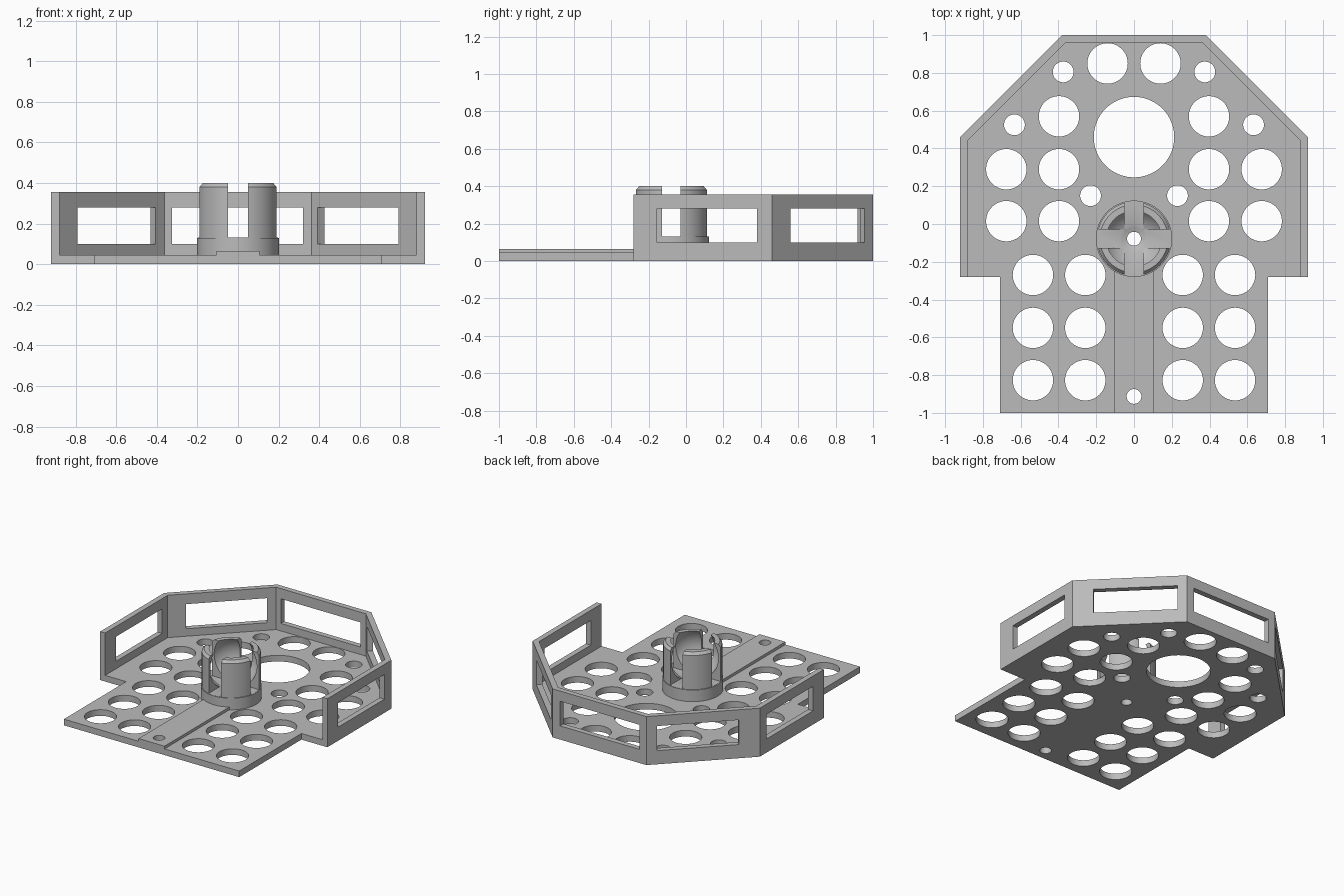
import bpy, bmesh, math

old = bpy.data.objects.get("Cube")
if old:
    bpy.data.objects.remove(old, do_unlink=True)

grey = bpy.data.materials.new("light grey")
grey.use_nodes = True
COLOUR = (0.5, 0.5, 0.5, 1)
grey.diffuse_color = COLOUR
grey.node_tree.nodes["Principled BSDF"].inputs["Base Color"].default_value = COLOUR


def finish(bm, name):
    bmesh.ops.recalc_face_normals(bm, faces=bm.faces)
    mesh = bpy.data.meshes.new(name)
    bm.to_mesh(mesh)
    bm.free()
    mesh.materials.append(grey)
    obj = bpy.data.objects.new(name, mesh)
    bpy.context.collection.objects.link(obj)
    return obj


def add_prism(bm, points, z0, z1):
    low = [bm.verts.new((x, y, z0)) for x, y in points]
    high = [bm.verts.new((x, y, z1)) for x, y in points]
    bm.faces.new(low)
    bm.faces.new(high)
    n = len(points)
    for i in range(n):
        j = (i + 1) % n
        bm.faces.new((low[i], low[j], high[j], high[i]))


def prisms(name, outlines, z0, z1):
    bm = bmesh.new()
    for outline in outlines:
        add_prism(bm, outline, z0, z1)
    return finish(bm, name)


def circle(x, y, r, n=48):
    return [(x + r * math.cos(math.tau * i / n), y + r * math.sin(math.tau * i / n))
            for i in range(n)]


def box(x0, x1, y0, y1):
    return [(x0, y0), (x1, y0), (x1, y1), (x0, y1)]


def mirrored(points):
    return points + [(-x, y) for x, y in reversed(points)]


def boolean(target, tool, operation):
    tool.hide_render = True
    mod = target.modifiers.new(operation.lower(), 'BOOLEAN')
    mod.operation = operation
    mod.solver = 'EXACT'
    mod.object = tool
    bpy.context.view_layer.objects.active = target
    bpy.ops.object.modifier_apply(modifier=mod.name)
    bpy.data.objects.remove(tool, do_unlink=True)


def smooth(obj):
    bpy.ops.object.select_all(action='DESELECT')
    obj.select_set(True)
    bpy.context.view_layer.objects.active = obj
    bpy.ops.object.shade_smooth_by_angle(angle=math.radians(30))


FLOOR, TOP = 0.045, 0.355
POST_Y = -0.078

# Floor plate with the perimeter wall and the raised front strip
outer = [(0.92, -0.28), (0.92, 0.46), (0.38, 1.0)]
inner = [(0.88, -0.28), (0.88, 0.443), (0.363, 0.96)]
body = prisms("base_and_walls", [mirrored([(0.71, -1.0), (0.71, -0.28)] + outer)], 0, FLOOR)
wall = prisms("wall", [mirrored(outer) + mirrored(inner)[::-1]], 0, TOP)
boolean(body, wall, 'UNION')
strip = prisms("strip", [box(-0.105, 0.105, -1.0, -0.2)], 0, 0.065)
boolean(body, strip, 'UNION')

# Wall windows: side, back, and the two slanted walls
windows = [box(s * 0.8, s * 1.0, -0.155, 0.38) for s in (-1, 1)]
windows.append(box(-0.325, 0.32, 0.9, 1.1))
for s, near in ((-1, 0.41), (1, 0.375)):
    windows.append([(s * x, y) for x, y in
                    ((near - 0.01, 0.91), (0.445, 0.97), (0.84, 0.58), (0.77, 0.51))])
boolean(body, prisms("window_cutter", windows, 0.1, 0.28), 'DIFFERENCE')

# Floor holes
holes = [circle(0, 0.46, 0.213, 96), circle(0, -0.913, 0.039), circle(0, POST_Y, 0.037)]
large = [(x, y) for y in (-0.27, -0.55, -0.827) for x in (0.258, 0.535)]
large += [(x, y) for y in (0.015, 0.29) for x in (0.397, 0.676)]
large += [(0.397, 0.57), (0.14, 0.85)]
small = [(0.375, 0.805), (0.633, 0.525), (0.23, 0.15)]
for s in (-1, 1):
    holes += [circle(s * x, y, 0.107) for x, y in large]
    holes += [circle(s * x, y, 0.055) for x, y in small]
boolean(body, prisms("hole_cutter", holes, -0.05, 0.09), 'DIFFERENCE')
smooth(body)

# Round socket post with a spherical cup, turned from a profile
R, CZ, RIM = 0.18, 0.295, 0.4
start, end = -math.acos(0.037 / R), math.asin((RIM - CZ) / R)
cup = [(R * math.cos(a), CZ + R * math.sin(a))
       for a in (start + (end - start) * i / 16 for i in range(17))]
profile = [(0.037, 0.03)] + cup + [(0.18, RIM), (0.196, 0.38), (0.196, 0.13),
                                   (0.202, 0.13), (0.202, 0.03)]
SEG = 64
bm = bmesh.new()
rings = []
for i in range(SEG):
    a = math.tau * i / SEG
    rings.append([bm.verts.new((r * math.cos(a), POST_Y + r * math.sin(a), z))
                  for r, z in profile])
for i in range(SEG):
    p, q = rings[i], rings[(i + 1) % SEG]
    for j in range(len(profile)):
        k = (j + 1) % len(profile)
        bm.faces.new((p[j], q[j], q[k], p[k]))
post = finish(bm, "socket_post")

# Crossed slots that split the post into four prongs
for outline in (box(-0.049, 0.049, POST_Y - 0.3, POST_Y + 0.3),
                box(-0.3, 0.3, POST_Y - 0.049, POST_Y + 0.049)):
    boolean(post, prisms("slot_cutter", [outline], 0.131, 0.5), 'DIFFERENCE')
smooth(post)
